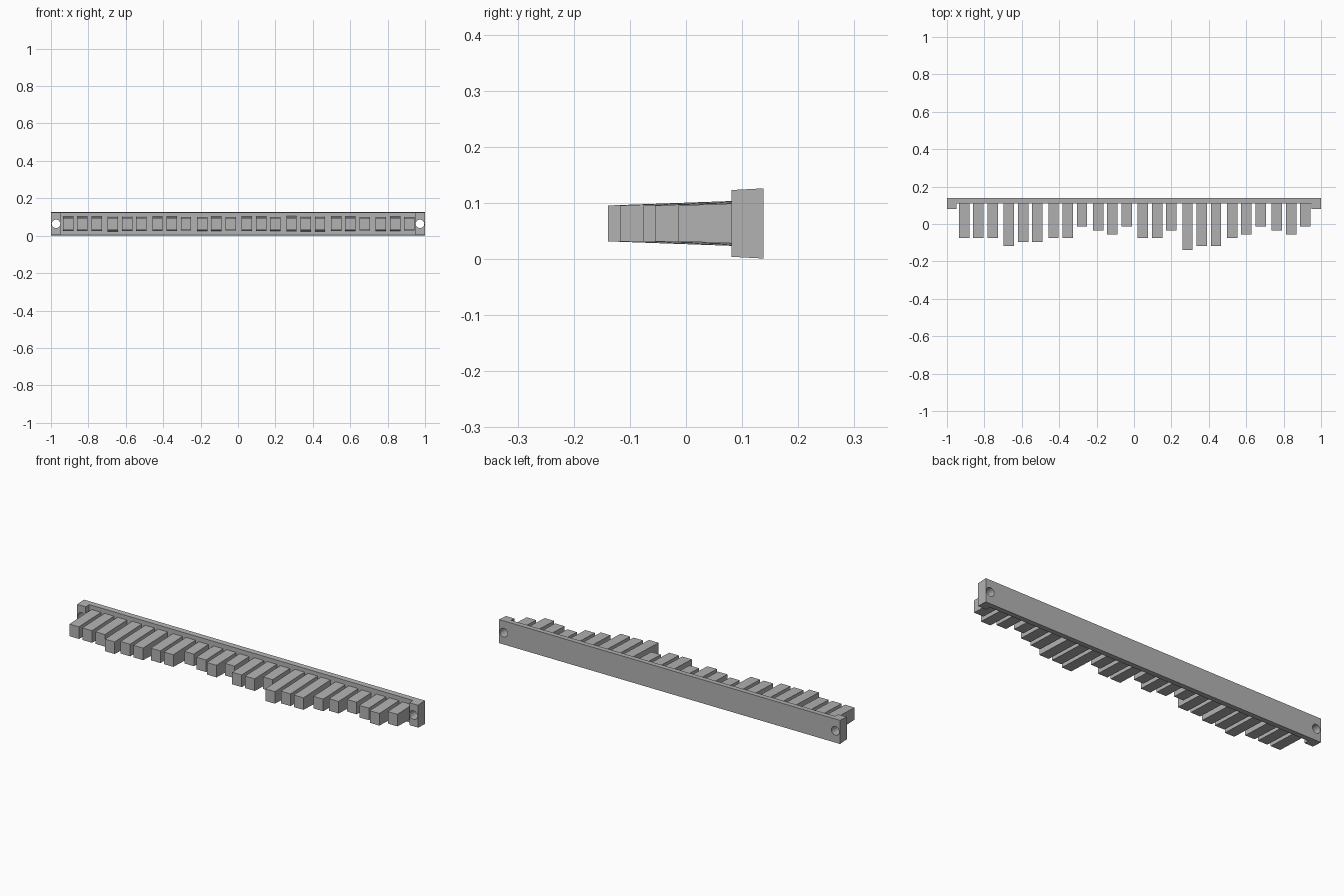
import bpy
import bmesh
import math
from mathutils import Matrix

cube = bpy.data.objects.get("Cube")
if cube:
    bpy.data.objects.remove(cube, do_unlink=True)

grey = bpy.data.materials.new("plain grey")
grey.use_nodes = True
colour = (0.45, 0.45, 0.45, 1)
grey.diffuse_color = colour
grey.node_tree.nodes["Principled BSDF"].inputs["Base Color"].default_value = colour

MID_Z = 0.0635


def finish(name, bm):
    bmesh.ops.recalc_face_normals(bm, faces=bm.faces)
    mesh = bpy.data.meshes.new(name)
    bm.to_mesh(mesh)
    bm.free()
    mesh.materials.append(grey)
    obj = bpy.data.objects.new(name, mesh)
    bpy.context.collection.objects.link(obj)
    return obj


def drafted_block(name, x, width, y_front, y_back, half_front, half_back):
    """Block whose height changes evenly from front to back."""
    bm = bmesh.new()
    bmesh.ops.create_cube(bm, size=1)
    for v in bm.verts:
        back = v.co.y > 0
        half = half_back if back else half_front
        v.co = (x + v.co.x * width, y_back if back else y_front,
                MID_Z + math.copysign(half, v.co.z))
    return finish(name, bm)


# Screw hole cutters, one through each end
bm = bmesh.new()
for side in (-1, 1):
    place = Matrix.Translation((side * 0.973, 0.1, MID_Z)) @ Matrix.Rotation(math.pi / 2, 4, 'X')
    bmesh.ops.create_cone(bm, cap_ends=True, segments=16, radius1=0.023,
                          radius2=0.023, depth=0.3, matrix=place)
cutter = finish("hole_cutter", bm)
cutter.hide_render = True
cutter.hide_viewport = True


def drill(obj):
    mod = obj.modifiers.new("screw_hole", 'BOOLEAN')
    mod.operation = 'DIFFERENCE'
    mod.solver = 'EXACT'
    mod.object = cutter


# Back rail and the two mounting ends
drill(drafted_block("back_rail", 0, 2, 0.109, 0.138, 0.061, 0.0625))
for side, label in ((-1, "right"), (1, "left")):
    drill(drafted_block(label + "_mount", side * 0.975, 0.05, 0.081, 0.109, 0.0595, 0.061))

# Teeth in groups of three; each number is the length step of one tooth
STEPS = ["333", "544", "330", "120", "331", "655", "320", "120"]
DRAFT = 0.036
for g, group in enumerate(STEPS):
    for i, step in enumerate(group):
        x = -0.908 + g * 0.2388 + i * 0.0762
        y_tip = -0.013 - int(step) * 0.021
        root = 0.032 + (0.109 - y_tip) * DRAFT
        drafted_block(f"tooth_{g * 3 + i + 1}", x, 0.056, y_tip, 0.109, 0.032, root)
